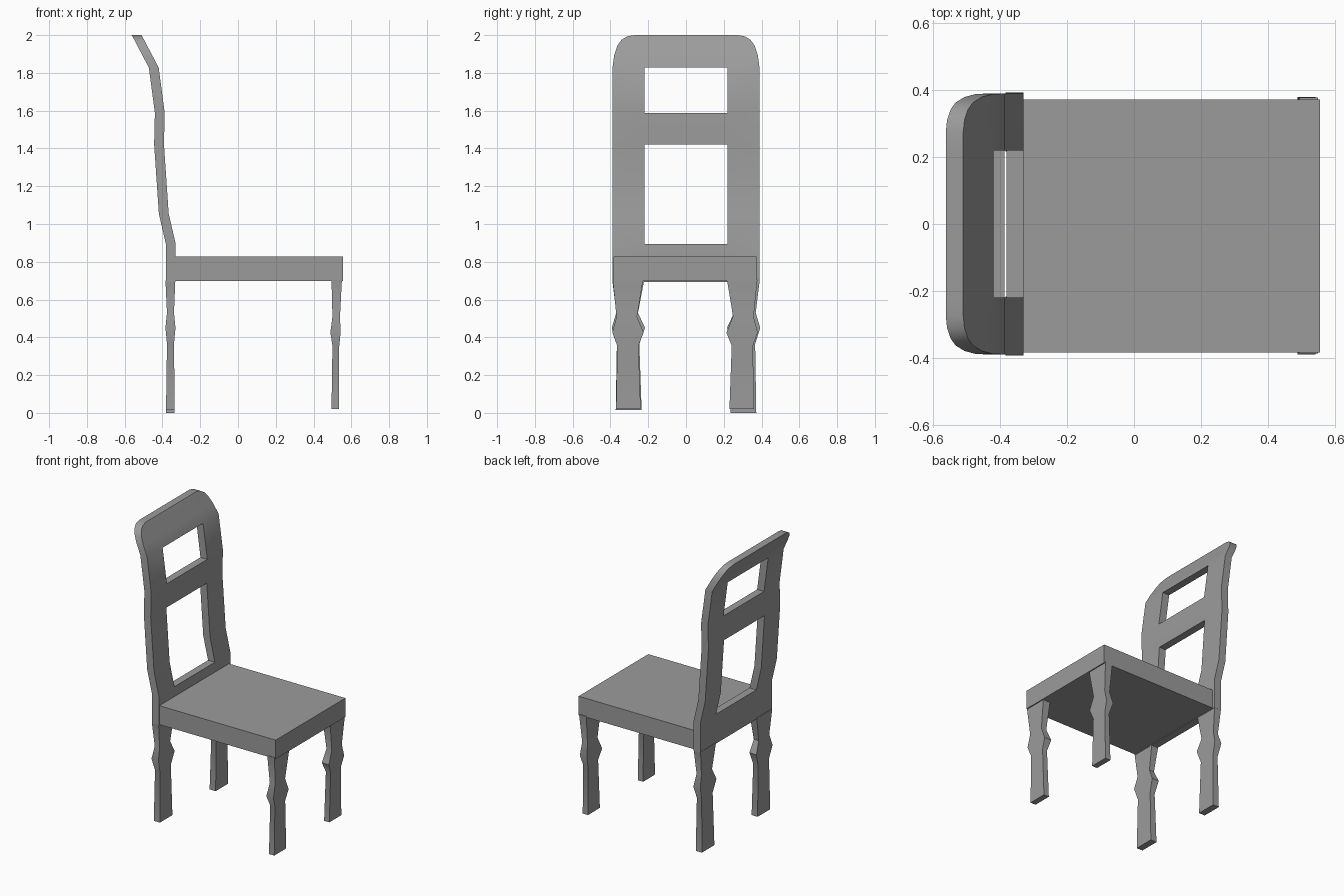
import bpy, bmesh, math

if "Cube" in bpy.data.objects:
    bpy.data.objects.remove(bpy.data.objects["Cube"])

# Dark grey finish
grey = bpy.data.materials.new("dark_grey")
grey.diffuse_color = (0.33, 0.33, 0.33, 1)
grey.use_nodes = True
grey.node_tree.nodes["Principled BSDF"].inputs["Base Color"].default_value = grey.diffuse_color


def finish(name, bm):
    bmesh.ops.recalc_face_normals(bm, faces=bm.faces)
    me = bpy.data.meshes.new(name)
    bm.to_mesh(me)
    bm.free()
    me.materials.append(grey)
    me.shade_smooth()
    me.set_sharp_from_angle(angle=math.radians(35))
    ob = bpy.data.objects.new(name, me)
    bpy.context.collection.objects.link(ob)
    return ob


def loft(name, rows):
    """Stack of rectangles: each row is z, x0, x1, y0, y1."""
    bm = bmesh.new()
    rings = [[bm.verts.new(p) for p in ((x0, y0, z), (x1, y0, z), (x1, y1, z), (x0, y1, z))]
             for z, x0, x1, y0, y1 in rows]
    for a, b in zip(rings, rings[1:]):
        for i in range(4):
            j = (i + 1) % 4
            bm.faces.new((a[i], a[j], b[j], b[i]))
    bm.faces.new(rings[0])
    bm.faces.new(rings[-1])
    return finish(name, bm)


# Seat slab
loft("seat", [(0.697, -0.33, 0.557, -0.385, 0.373), (0.827, -0.33, 0.557, -0.385, 0.373)])

# Curved back: rows of z, front x, half width, centre filled above this row
back_rows = [
    (0.693, -0.33, 0.39, True),
    (0.895, -0.33, 0.39, False),
    (1.055, -0.367, 0.39, False),
    (1.422, -0.392, 0.39, True),
    (1.588, -0.388, 0.39, False),
    (1.828, -0.420, 0.389, True),
    (1.895, -0.455, 0.380, True),
    (1.945, -0.482, 0.363, True),
    (1.975, -0.497, 0.342, True),
    (1.993, -0.507, 0.312, True),
    (2.0, -0.511, 0.275, True),
]
bm = bmesh.new()
grid = [[bm.verts.new((x, y, z)) for y in (-w, -0.22, 0.22, w)] for z, x, w, _ in back_rows]
for i in range(len(grid) - 1):
    for c in range(3):
        if c != 1 or back_rows[i][3]:
            bm.faces.new((grid[i][c], grid[i][c + 1], grid[i + 1][c + 1], grid[i + 1][c]))
# Give the back its thickness
front = bm.faces[:]
copy = bmesh.ops.extrude_face_region(bm, geom=front, use_keep_orig=True)
new_verts = [g for g in copy["geom"] if isinstance(g, bmesh.types.BMVert)]
bmesh.ops.translate(bm, verts=new_verts, vec=(-0.052, 0, 0))
finish("backrest", bm)

# Carved leg profiles: z, x0, x1, inner y, outer y
back_leg = [
    (0.0, -0.381, -0.335, 0.235, 0.372),
    (0.365, -0.376, -0.339, 0.247, 0.366),
    (0.45, -0.384, -0.331, 0.217, 0.393),
    (0.53, -0.376, -0.339, 0.254, 0.369),
    (0.70, -0.384, -0.332, 0.222, 0.39),
]
front_leg = [
    (0.02, 0.495, 0.535, 0.235, 0.365),
    (0.355, 0.500, 0.536, 0.247, 0.359),
    (0.425, 0.489, 0.543, 0.219, 0.385),
    (0.51, 0.500, 0.540, 0.254, 0.363),
    (0.705, 0.495, 0.550, 0.222, 0.383),
]
for name, rows, shift, lift in (("back_leg", back_leg, 0, 0.015), ("front_leg", front_leg, -0.005, 0)):
    for side, s in (("left", -1), ("right", 1)):
        # The left back leg is cut slightly shorter
        dz = lift if s < 0 else 0
        loft(f"{name}_{side}",
             [(z + (dz if i == 0 else 0), x0, x1, s * a + shift, s * b + shift)
              for i, (z, x0, x1, a, b) in enumerate(rows)])
